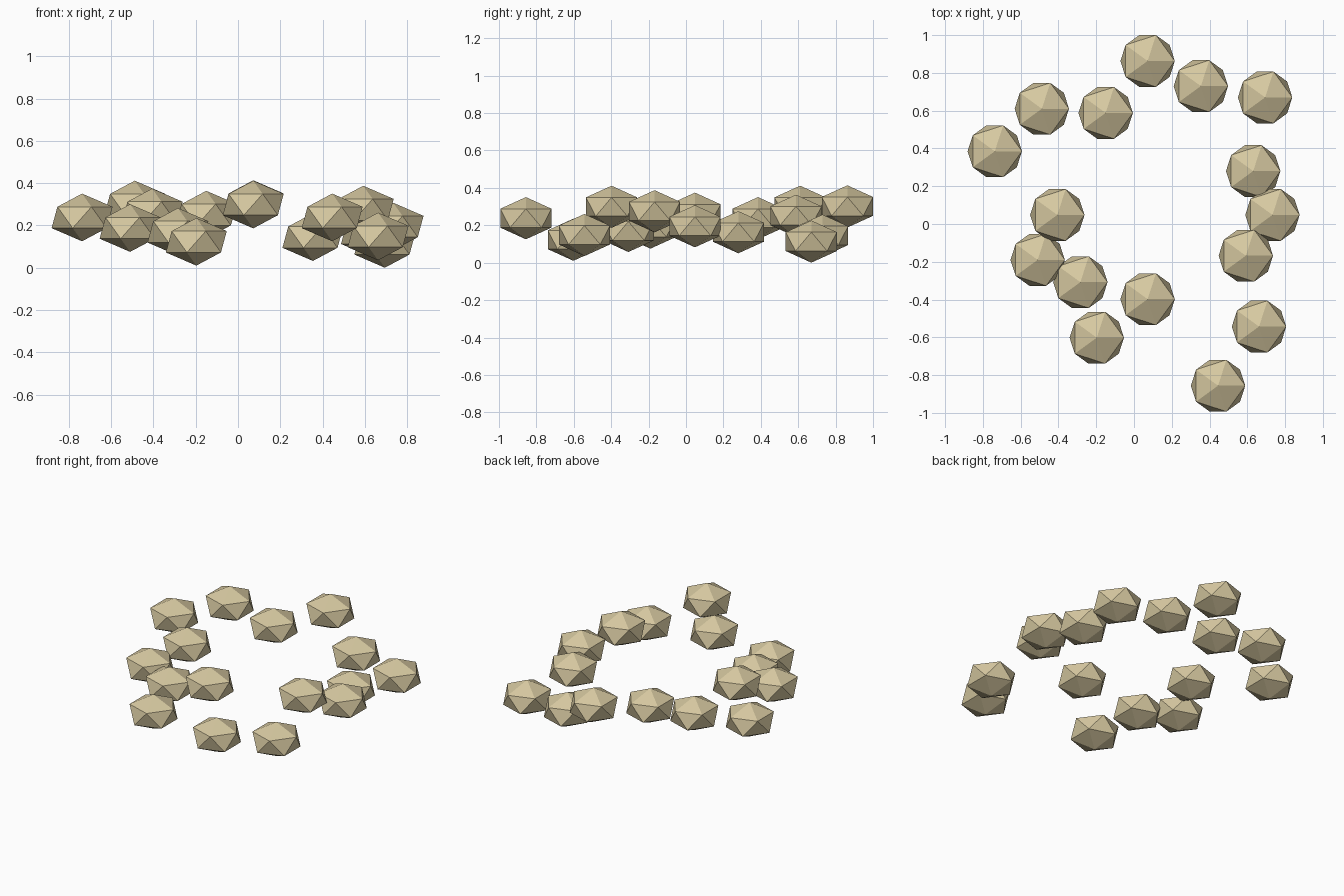
import bpy

# One sandy stone colour
sand = bpy.data.materials.new("sandy stone")
sand.diffuse_color = (0.672, 0.578, 0.352, 1)

RADIUS = 0.161
SQUASH = 0.7

# Stone centres (x, y, z), scattered in a loose ring
CENTRES = [
    (0.072, 0.863, 0.301), (0.354, 0.730, 0.145), (0.694, 0.670, 0.113),
    (-0.488, 0.610, 0.299), (-0.150, 0.588, 0.251), (-0.737, 0.385, 0.238),
    (0.631, 0.280, 0.163), (0.733, 0.048, 0.195), (-0.406, 0.048, 0.262),
    (-0.510, -0.190, 0.188), (0.592, -0.168, 0.275), (-0.284, -0.308, 0.170),
    (0.072, -0.398, 0.299), (-0.197, -0.602, 0.123), (0.662, -0.543, 0.148),
    (0.445, -0.856, 0.238),
]

# Flattened low-poly stones
for i, c in enumerate(CENTRES, 1):
    bpy.ops.mesh.primitive_ico_sphere_add(subdivisions=1, radius=RADIUS, location=c)
    stone = bpy.context.object
    stone.name = f"stone_{i:02d}"
    stone.scale.z = SQUASH
    stone.data.materials.append(sand)
